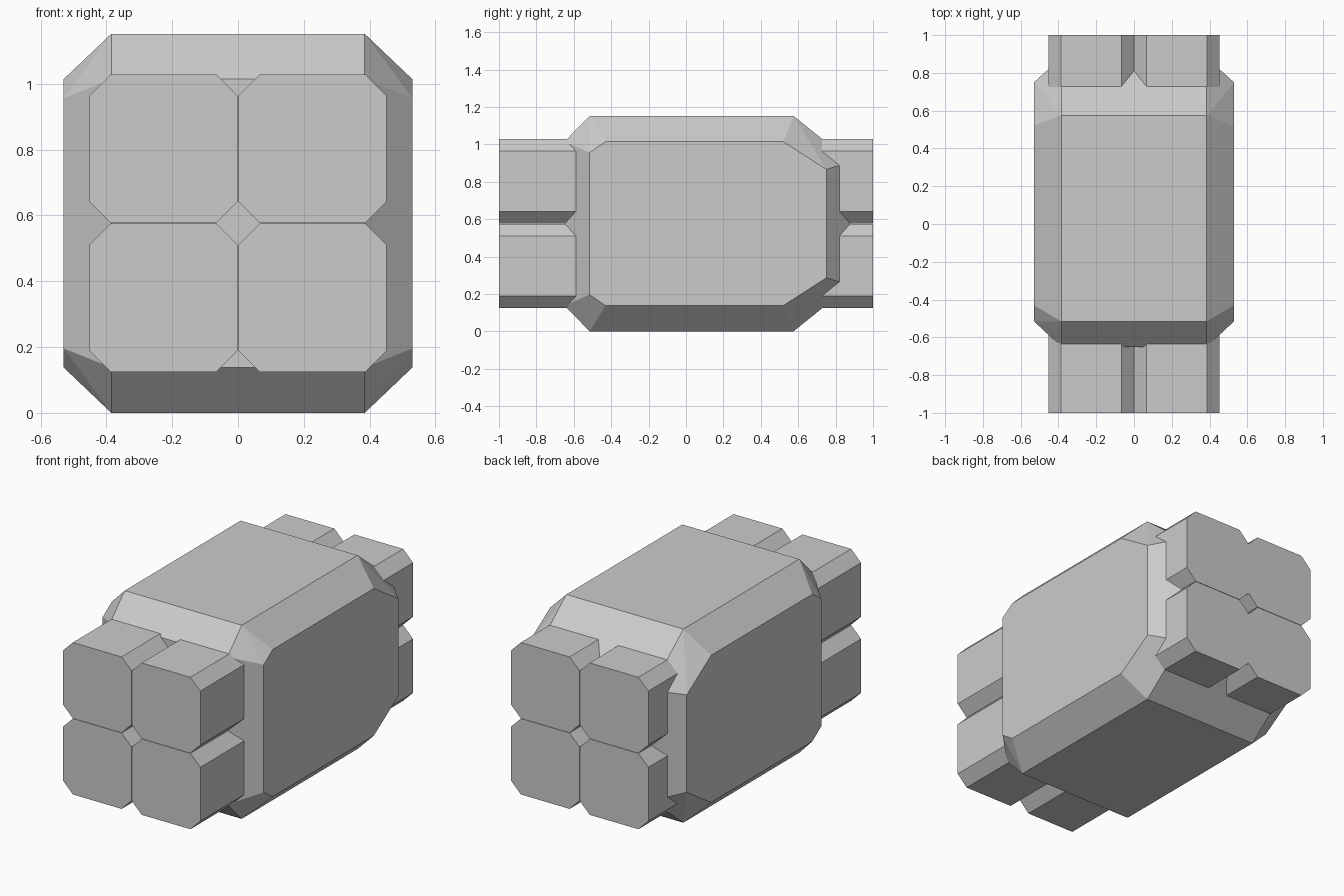
import bpy, bmesh, math
from mathutils import Vector

cube = bpy.data.objects.get("Cube")
if cube:
    bpy.data.objects.remove(cube, do_unlink=True)

grey = bpy.data.materials.new("plain grey")
grey.use_nodes = True
colour = (0.6, 0.6, 0.6, 1)
grey.diffuse_color = colour
grey.node_tree.nodes["Principled BSDF"].inputs["Base Color"].default_value = colour

MID = 0.576  # mid height of the whole model


def hull_object(name, points):
    """Convex flat-faced solid around the points."""
    bm = bmesh.new()
    for p in points:
        bm.verts.new(p)
    bmesh.ops.convex_hull(bm, input=bm.verts)
    bmesh.ops.dissolve_limit(bm, angle_limit=math.radians(3),
                             verts=bm.verts, edges=bm.edges)
    bmesh.ops.recalc_face_normals(bm, faces=bm.faces)
    mesh = bpy.data.meshes.new(name)
    bm.to_mesh(mesh)
    bm.free()
    mesh.materials.append(grey)
    obj = bpy.data.objects.new(name, mesh)
    bpy.context.collection.objects.link(obj)
    return obj


# Chamfered body: one corner at each end, mirrored in x and z (z from mid height)
front_corner = [(0.385, -0.515, 0.576), (0.53, -0.43, 0.438),
                (0.53, -0.515, 0.38), (0.385, -0.65, 0.438)]
back_corner = [(0.385, 0.575, 0.576), (0.53, 0.52, 0.438),
               (0.53, 0.75, 0.29), (0.385, 0.88, 0.33)]
hull_object("body", [(sx * x, y, MID + sz * z)
                     for x, y, z in front_corner + back_corner
                     for sx in (-1, 1) for sz in (-1, 1)])

# Four bevelled bars passing through the body
HALF, BEVEL, GAP = 0.2255, 0.065, 0.001
inner = HALF - BEVEL
section = [(sx * a, sz * b) for a, b in ((HALF, inner), (inner, HALF))
           for sx in (-1, 1) for sz in (-1, 1)]
for side, sx in (("left", 1), ("right", -1)):
    for level, sz in (("upper", 1), ("lower", -1)):
        centre = Vector((sx * (HALF + GAP), 0, MID + sz * (HALF + GAP)))
        hull_object(f"{level}_{side}_bar",
                    [centre + Vector((a, y, b)) for a, b in section for y in (-1, 1)])
